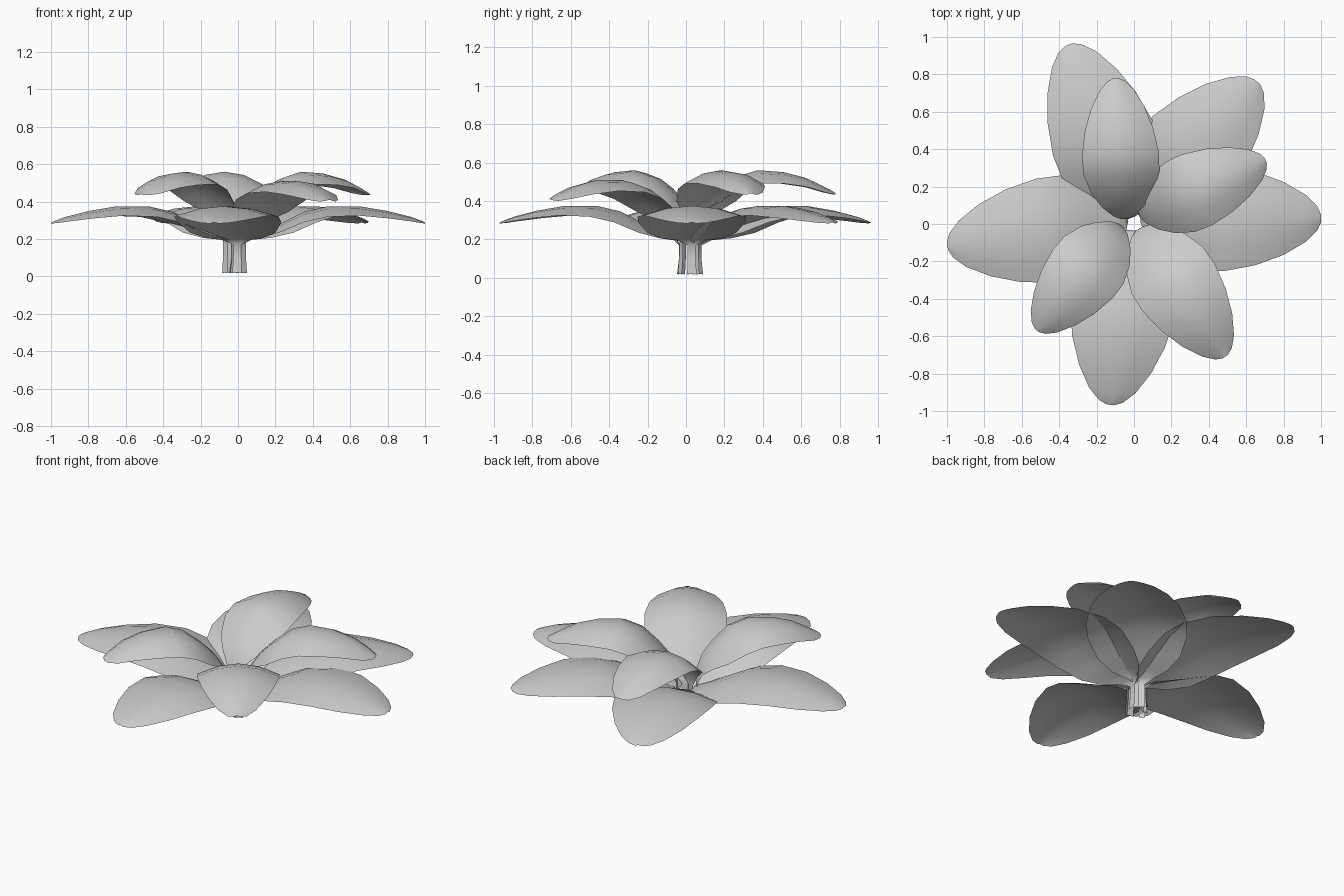
import bpy, bmesh, math

# Leaf stations along the length: (fraction of length, half-width, low-leaf z, mid-leaf z, high-leaf z)
# the first three are the ribbon stalk, the rest the blade
STATIONS = [
    (0.045, 0.024, 0.02, 0.02, 0.02),
    (0.035, 0.022, 0.10, 0.12, 0.12),
    (0.035, 0.022, 0.17, 0.20, 0.23),
    (0.055, 0.075, 0.20, 0.25, 0.30),
    (0.12, 0.155, 0.225, 0.32, 0.375),
    (0.22, 0.230, 0.280, 0.40, 0.455),
    (0.35, 0.278, 0.345, 0.475, 0.53),
    (0.48, 0.282, 0.375, 0.51, 0.56),
    (0.65, 0.250, 0.375, 0.51, 0.55),
    (0.80, 0.195, 0.350, 0.48, 0.52),
    (0.92, 0.125, 0.320, 0.44, 0.475),
    (0.98, 0.065, 0.298, 0.415, 0.45),
    (1.00, 0.020, 0.288, 0.41, 0.44),
]
ACROSS = (-1.0, -0.5, 0.0, 0.5, 1.0)


def leaf(name, tier, base, angle, length, width, arch):
    """Arched single-surface leaf with its stalk, pointing along angle."""
    a = math.radians(angle)
    dx, dy = math.cos(a), math.sin(a)
    bm = bmesh.new()
    rows = []
    for s in STATIONS:
        r, hw, z = s[0] * length, s[1] * width, s[2 + tier]
        k = min(1.0, s[0] / 0.2)          # stalk follows its own root, blade follows its axis
        row = []
        for t in ACROSS:
            w = hw * t
            drop = arch * hw * t * t * k
            row.append(bm.verts.new((base[0] + dx * r - dy * w,
                                     base[1] + dy * r + dx * w, z - drop)))
        rows.append(row)
    for lo, hi in zip(rows, rows[1:]):
        for i in range(len(ACROSS) - 1):
            bm.faces.new((lo[i + 1], lo[i], hi[i], hi[i + 1]))
    for f in bm.faces:
        f.smooth = True
    me = bpy.data.meshes.new(name)
    bm.to_mesh(me)
    bm.free()
    ob = bpy.data.objects.new(name, me)
    bpy.context.collection.objects.link(ob)
    return ob


# Lower whorl of large leaves
LOWER = [((0.0, 0.03), 0, 1.0), ((-0.02, 0.04), 46.5, 0.99), ((0.0, 0.0), 110, 1.02),
         ((0.0, 0.04), 189, 1.01), ((0.0, 0.0), 262.5, 0.975)]
for i, (base, ang, length) in enumerate(LOWER):
    leaf(f"lower_leaf_{i + 1}", 0, base, ang, length, 1.0, 0.2)

# Middle leaf
leaf("middle_leaf", 1, (0.01, 0.0), -56, 0.855, 0.82, 0.28)

# Upper whorl of smaller, steeper leaves
UPPER = [((-0.05, 0.0), 93.5, 0.78), ((0.0, 0.04), 23, 0.765), ((-0.05, 0.01), 231, 0.745)]
for i, (base, ang, length) in enumerate(UPPER):
    leaf(f"upper_leaf_{i + 1}", 2, base, ang, length, 0.73, 0.33)
